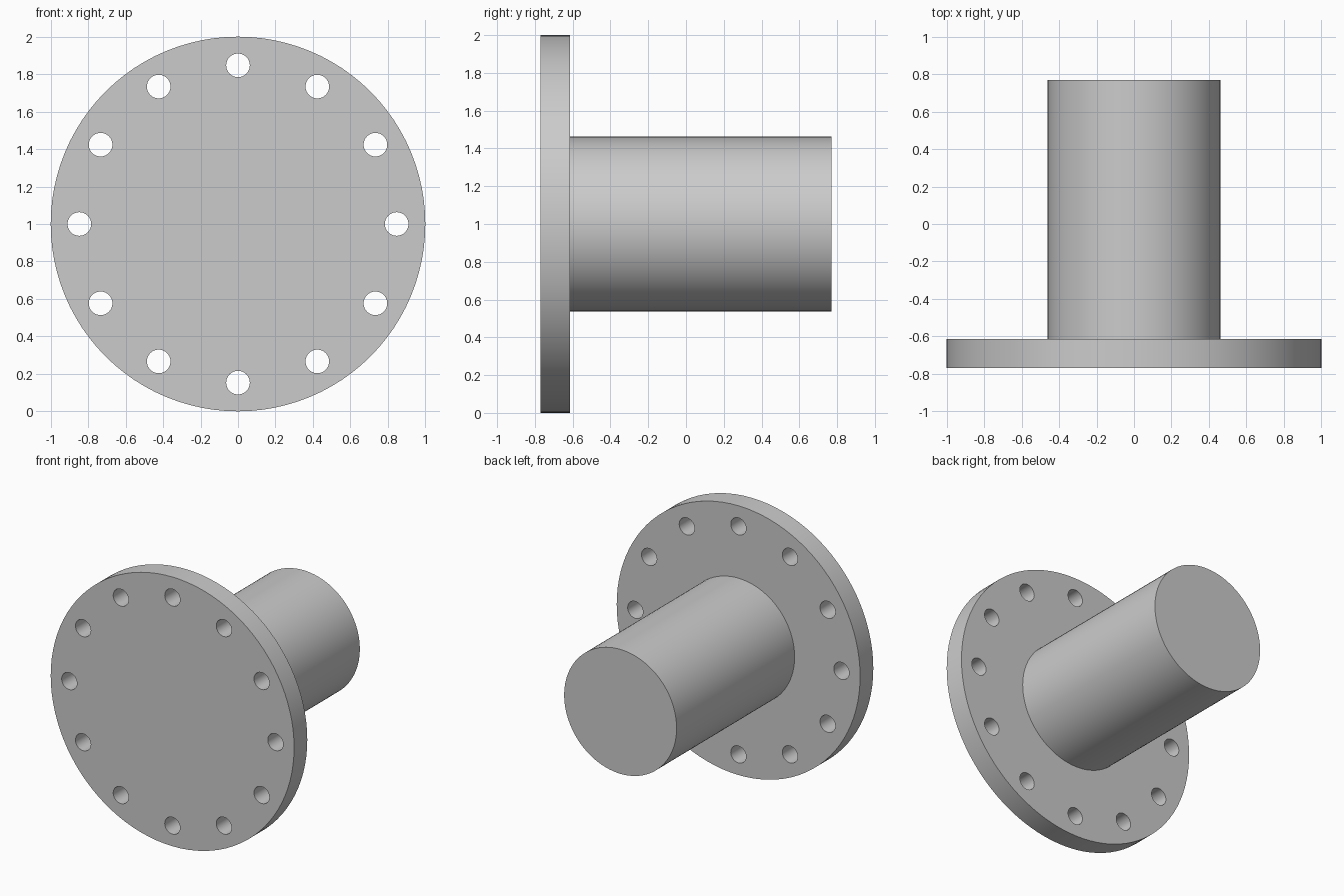
import bpy
import math

cube = bpy.data.objects.get("Cube")
if cube:
    bpy.data.objects.remove(cube, do_unlink=True)

FRONT, STEP, BACK = -0.77, -0.615, 0.77   # faces along y
CENTRE_Z = 1.0
HOLES, HOLE_CIRCLE, HOLE_RADIUS = 12, 0.847, 0.063

# Plain grey metal
grey = bpy.data.materials.new("grey metal")
grey.use_nodes = True
colour = (0.6, 0.6, 0.6, 1.0)
grey.diffuse_color = colour
grey.node_tree.nodes["Principled BSDF"].inputs["Base Color"].default_value = colour


def cylinder(name, radius, y0, y1, x=0.0, z=CENTRE_Z, sides=96):
    """Cylinder lying along y, from y0 to y1."""
    bpy.ops.mesh.primitive_cylinder_add(
        vertices=sides, radius=radius, depth=y1 - y0,
        location=(x, (y0 + y1) / 2, z), rotation=(math.pi / 2, 0, 0))
    obj = bpy.context.object
    obj.name = obj.data.name = name
    obj.data.materials.append(grey)
    return obj


def select_only(obj):
    bpy.ops.object.select_all(action="DESELECT")
    obj.select_set(True)
    bpy.context.view_layer.objects.active = obj


# Flange disc and solid shaft behind it
flange = cylinder("flange", 1.0, FRONT, STEP)
shaft = cylinder("shaft", 0.462, STEP - 0.02, BACK)

# Ring of bolt holes, cut right through the flange
cutters = []
for i in range(HOLES):
    a = math.tau * i / HOLES
    cutters.append(cylinder("bolt_hole_cutter", HOLE_RADIUS, FRONT - 0.1, STEP + 0.1,
                            HOLE_CIRCLE * math.cos(a),
                            CENTRE_Z + HOLE_CIRCLE * math.sin(a), 40))
select_only(cutters[0])
for c in cutters:
    c.select_set(True)
bpy.ops.object.join()
cutter = bpy.context.object
cutter.hide_render = True

select_only(flange)
cut = flange.modifiers.new("bolt_holes", "BOOLEAN")
cut.operation = "DIFFERENCE"
cut.solver = "EXACT"
cut.object = cutter
bpy.ops.object.modifier_apply(modifier=cut.name)
bpy.data.objects.remove(cutter, do_unlink=True)

# Smooth round walls, sharp rims
for obj in (flange, shaft):
    select_only(obj)
    bpy.ops.object.shade_smooth_by_angle(angle=math.radians(30))
